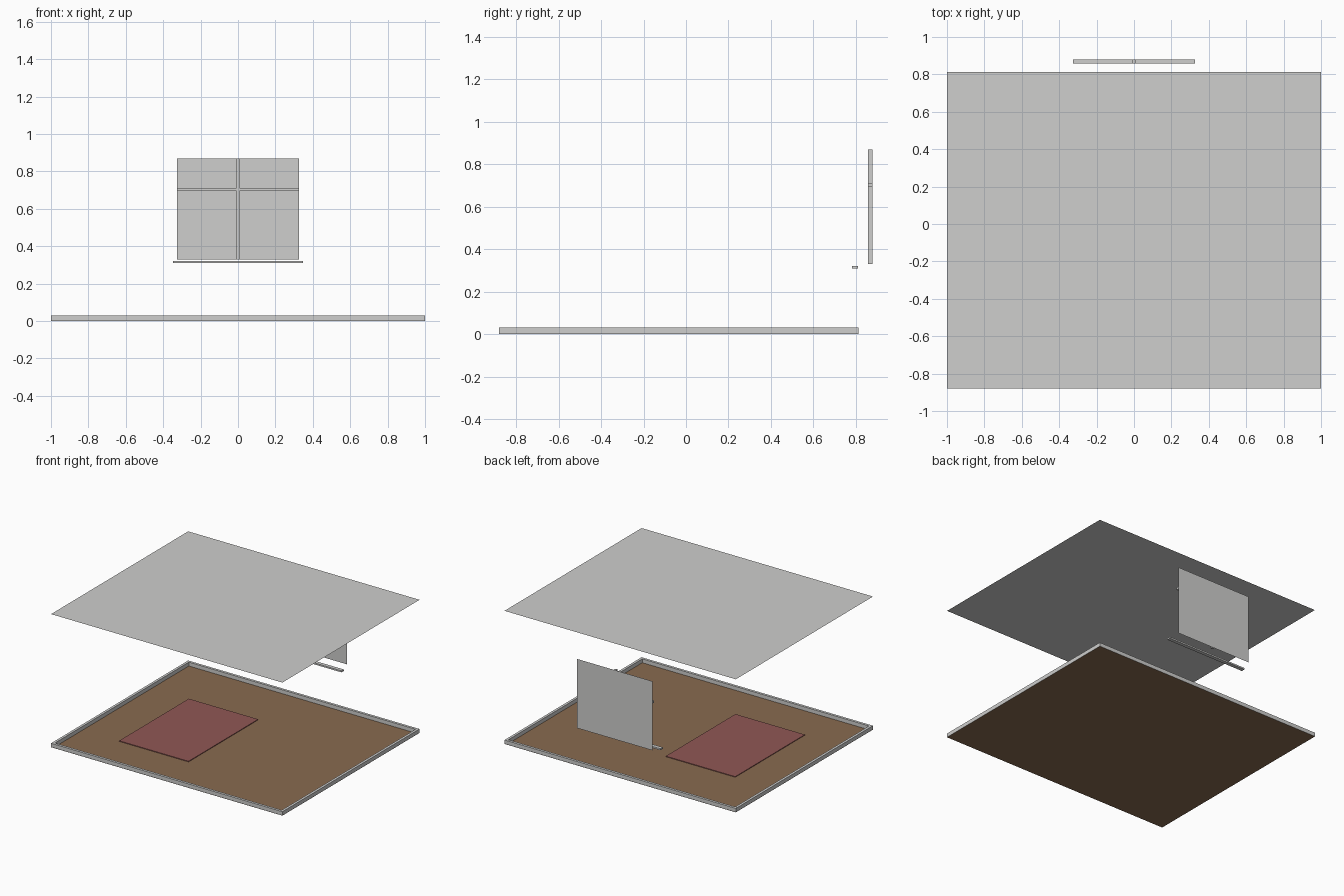
import bpy

if "Cube" in bpy.data.objects:
    bpy.data.objects.remove(bpy.data.objects["Cube"])


def material(name, rgb):
    m = bpy.data.materials.new(name)
    m.diffuse_color = (*rgb, 1)
    m.use_nodes = True
    m.node_tree.nodes["Principled BSDF"].inputs["Base Color"].default_value = m.diffuse_color
    return m


PAINT = material("pale_grey_paint", (0.62, 0.62, 0.61))
WOOD = material("brown_wood", (0.25, 0.145, 0.08))
CLOTH = material("dusty_red_cloth", (0.28, 0.095, 0.09))


def add_mesh(name, verts, faces, mat):
    me = bpy.data.meshes.new(name)
    me.from_pydata(verts, [], faces)
    me.materials.append(mat)
    ob = bpy.data.objects.new(name, me)
    bpy.context.collection.objects.link(ob)
    return ob


def box(name, x, y, z, mat):
    """Box from (min, max) pairs on each axis."""
    verts = [(a, b, c) for a in x for b in y for c in z]
    faces = [(0, 1, 3, 2), (4, 6, 7, 5), (0, 4, 5, 1),
             (2, 3, 7, 6), (0, 2, 6, 4), (1, 5, 7, 3)]
    return add_mesh(name, verts, faces, mat)


def sheet(name, x, y, z, mat, up=True):
    """Flat horizontal rectangle."""
    verts = [(x[0], y[0], z), (x[1], y[0], z), (x[1], y[1], z), (x[0], y[1], z)]
    return add_mesh(name, verts, [(0, 1, 2, 3) if up else (3, 2, 1, 0)], mat)


X, Y = (-1.0, 1.0), (-0.88, 0.813)      # room footprint
T, H = 0.02, 0.031                      # skirting thickness and height

# Floor, ceiling and rug
sheet("floor", X, Y, 0.0, WOOD)
sheet("ceiling", X, Y, 1.04, PAINT, up=False)
box("rug", (-0.66, -0.06), (-0.525, 0.335), (0.001, 0.006), CLOTH)

# Skirting boards around the floor
Z = (0.001, H)
box("skirting_front", X, (Y[0], Y[0] + T), Z, PAINT)
box("skirting_back", X, (Y[1] - T, Y[1]), Z, PAINT)
for side, x in (("left", (X[0], X[0] + T)), ("right", (X[1] - T, X[1]))):
    box("skirting_" + side, x, (Y[0] + T, Y[1] - T), Z, PAINT)

# Window pane with cross bars on its room side
wx, wz, back, front = (-0.325, 0.325), (0.33, 0.87), 0.88, 0.858
add_mesh("window_pane",
         [(wx[0], back, wz[0]), (wx[1], back, wz[0]),
          (wx[1], back, wz[1]), (wx[0], back, wz[1])], [(0, 1, 2, 3)], PAINT)
bar_y = (front, back - 0.001)
box("window_upright_bar", (-0.009, 0.009), bar_y, wz, PAINT)
for side, x in (("left", (wx[0], -0.009)), ("right", (0.009, wx[1]))):
    box("window_cross_bar_" + side, x, bar_y, (0.695, 0.712), PAINT)

# Window sill
box("window_sill", (-0.347, 0.347), (0.782, 0.811), (0.31, 0.322), PAINT)
